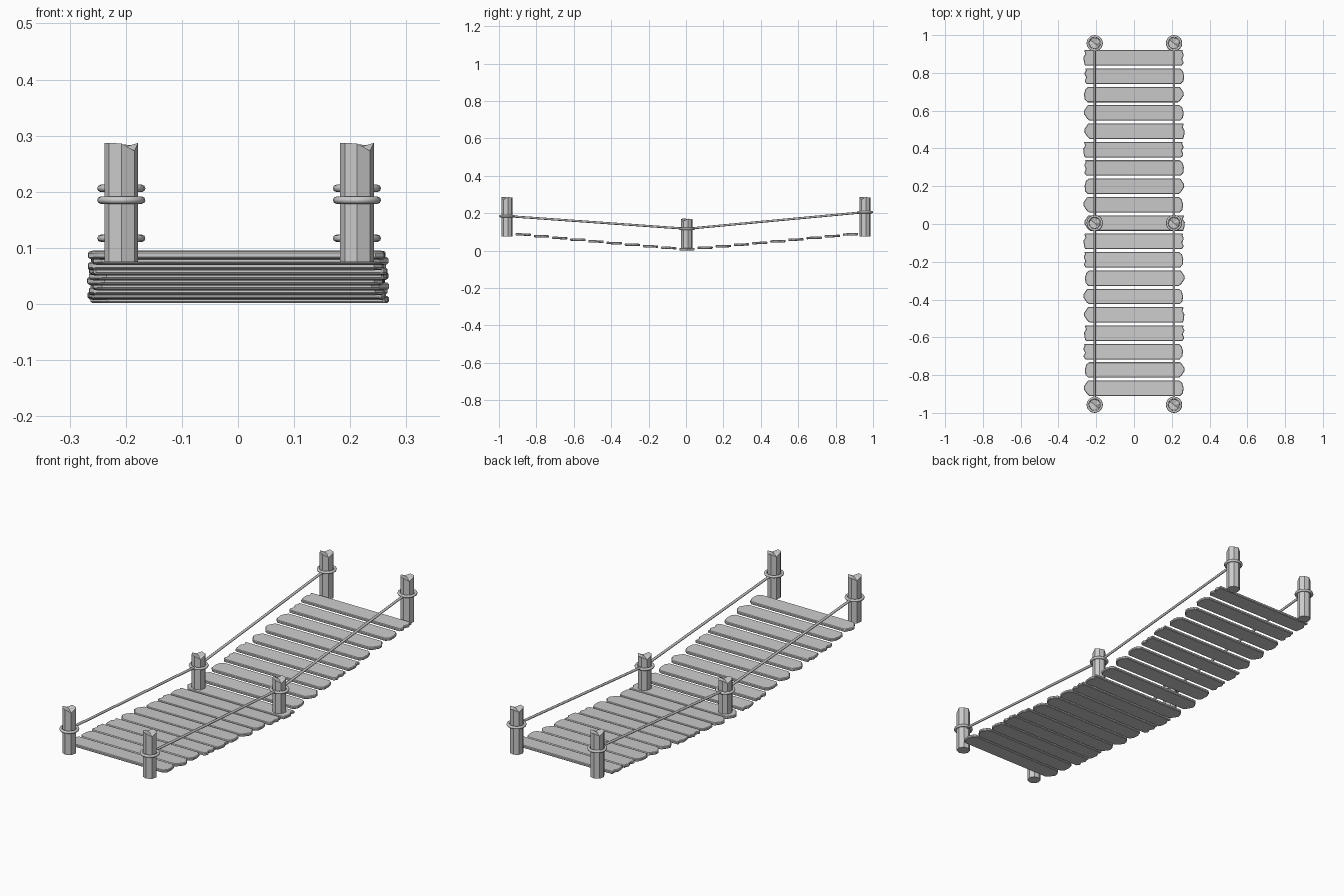
import bpy, bmesh, math
from mathutils import Vector

if "Cube" in bpy.data.objects:
    bpy.data.objects.remove(bpy.data.objects["Cube"])


def finish(name, bm):
    bmesh.ops.recalc_face_normals(bm, faces=bm.faces)
    me = bpy.data.meshes.new(name)
    bm.to_mesh(me)
    bm.free()
    ob = bpy.data.objects.new(name, me)
    bpy.context.collection.objects.link(ob)
    return ob


def prism(bm, bottom, top):
    lo = [bm.verts.new(p) for p in bottom]
    hi = [bm.verts.new(p) for p in top]
    n = len(lo)
    for i in range(n):
        j = (i + 1) % n
        bm.faces.new((lo[i], lo[j], hi[j], hi[i]))
    bm.faces.new(lo[::-1])
    return lo, hi


# Planks: worn end profiles as (fraction of half depth, x reach)
POINTED = [(-1, .235), (-.75, .248), (-.1, .266), (.3, .264), (1, .245)]
WAVY = [(-1, .255), (-.6, .265), (-.15, .256), (.35, .266), (.75, .258), (1, .262)]
BLUNT = [(-1, .245), (-.6, .260), (.1, .262), (.7, .255), (1, .240)]
NOTCHED = [(-1, .258), (-.5, .264), (.1, .266), (.5, .256), (1, .262)]
STYLES = [(POINTED, BLUNT), (BLUNT, POINTED), (WAVY, BLUNT),
          (NOTCHED, WAVY), (POINTED, NOTCHED)]


def deck_z(y):
    return 0.0078 + 0.079 * (abs(y) / 0.875) ** 1.08


def plank(i):
    y0 = (i - 9) * 0.0972 + 0.005
    left, right = STYLES[i % 5]
    shift = 0.003 * math.sin(i * 2.3)
    slope = 0.0 if i == 9 else math.copysign(0.03, y0)
    half, t = 0.041, 0.0065
    outline = [(x + shift, v * half) for v, x in right]
    outline += [(-x + shift, v * half) for v, x in reversed(left)]
    bm = bmesh.new()
    z0 = deck_z(y0)
    pts = [[(x, y0 + v, z0 + v * slope + s * t) for x, v in outline] for s in (-1, 1)]
    lo, hi = prism(bm, *pts)
    bm.faces.new(hi)
    ob = finish(f"plank_{i + 1}", bm)
    bev = ob.modifiers.new("worn_edges", 'BEVEL')
    bev.width = 0.003
    bev.segments = 1
    bev.limit_method = 'ANGLE'
    bev.angle_limit = math.radians(50)


for i in range(19):
    plank(i)


# Posts: eight-sided with a roughly chopped top
def post(name, x, y, z0, z1):
    bm = bmesh.new()
    r = 0.0305
    ring = [(x + r * math.cos(math.radians(a)), y + r * math.sin(math.radians(a)))
            for a in (10, 55, 100, 145, 190, 225, 270, 320)]
    drop = (0, .004, .002, .012, 0, 0, .001, .014)
    lo, hi = prism(bm, [(px, py, z0) for px, py in ring],
                   [(px, py, z1 - d) for (px, py), d in zip(ring, drop)])
    c = bm.verts.new((x, y, z1 - 0.009))
    for k in range(8):
        bm.faces.new((hi[k], hi[(k + 1) % 8], c))
    finish(name, bm)


# Rope loops tied round the posts
def rope_loop(name, x, y, z):
    bpy.ops.mesh.primitive_torus_add(location=(x, y, z), major_radius=0.0365,
                                     minor_radius=0.0065, major_segments=20, minor_segments=8)
    bpy.context.object.name = name
    bpy.ops.object.shade_smooth_by_angle(angle=math.radians(50))


# Straight hand rope between two points
def rope(name, a, b):
    a, b = Vector(a), Vector(b)
    d = b - a
    bpy.ops.mesh.primitive_cylinder_add(vertices=8, radius=0.0058, depth=d.length,
                                        location=(a + b) / 2,
                                        rotation=d.to_track_quat('Z', 'Y').to_euler())
    bpy.context.object.name = name
    bpy.ops.object.shade_smooth_by_angle(angle=math.radians(50))


STATIONS = [("front", -0.957, 0.075, 0.287, 0.185),
            ("middle", 0.005, 0.012, 0.171, 0.117),
            ("back", 0.957, 0.075, 0.287, 0.206)]
for side, x in (("left", -0.208), ("right", 0.212)):
    for label, y, z0, z1, zr in STATIONS:
        post(f"{label}_post_{side}", x, y, z0, z1)
        rope_loop(f"{label}_rope_loop_{side}", x, y, zr)
    for p, q in zip(STATIONS, STATIONS[1:]):
        rope(f"{p[0]}_hand_rope_{side}", (x, p[1], p[4]), (x, q[1], q[4]))
